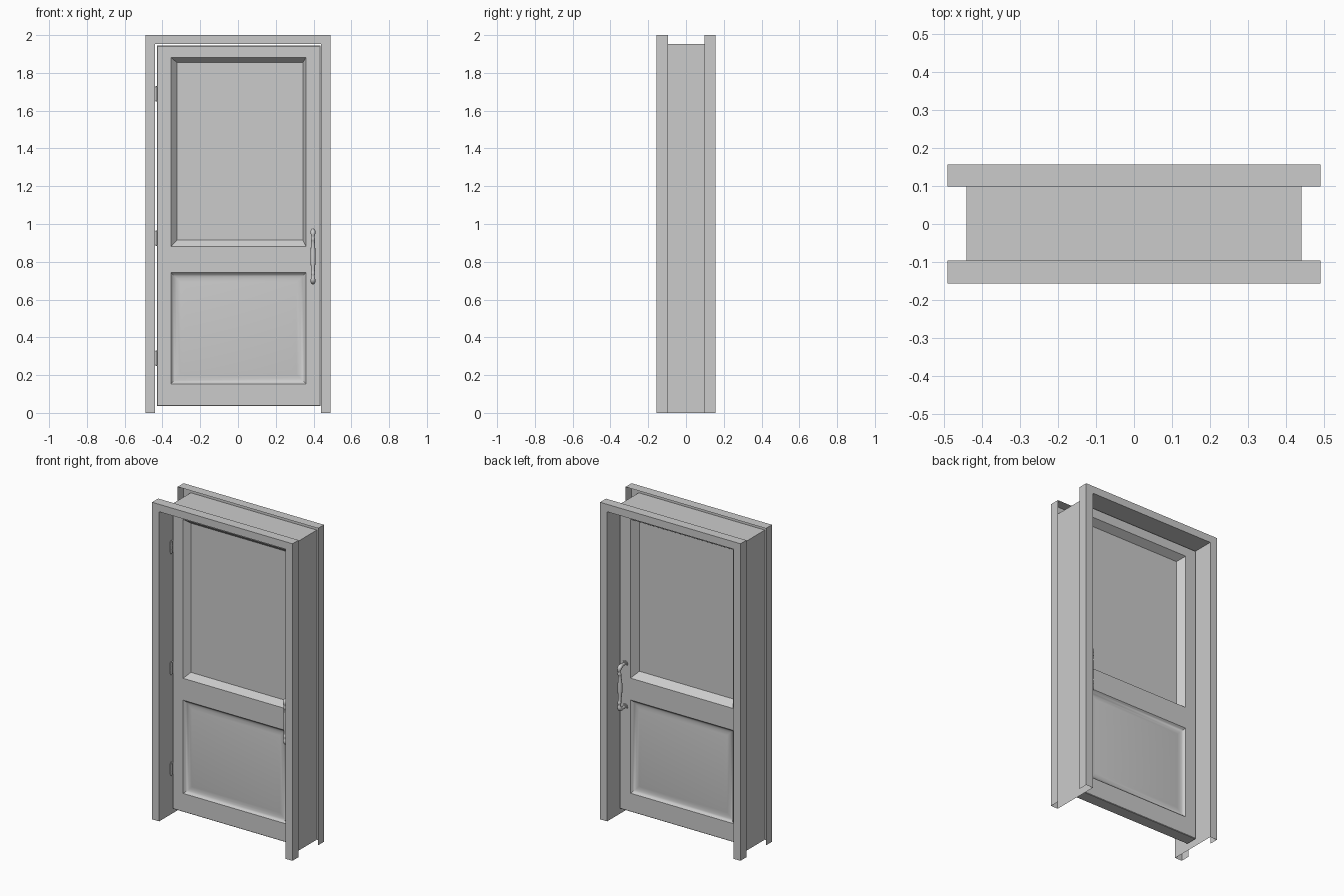
import bpy, bmesh, math
from mathutils import Matrix

if "Cube" in bpy.data.objects:
    bpy.data.objects.remove(bpy.data.objects["Cube"])


def make_object(name, bm, smooth=None):
    bmesh.ops.remove_doubles(bm, verts=bm.verts[:], dist=1e-5)
    bmesh.ops.recalc_face_normals(bm, faces=bm.faces[:])
    me = bpy.data.meshes.new(name)
    bm.to_mesh(me)
    bm.free()
    ob = bpy.data.objects.new(name, me)
    bpy.context.collection.objects.link(ob)
    if smooth:
        smooth_angle(ob, smooth)
    return ob


def smooth_angle(ob, deg):
    bpy.ops.object.select_all(action='DESELECT')
    ob.select_set(True)
    bpy.context.view_layer.objects.active = ob
    bpy.ops.object.shade_smooth_by_angle(angle=math.radians(deg))


def quad(bm, *pts):
    bm.faces.new([bm.verts.new(p) for p in pts])


def box(bm, x0, x1, y0, y1, z0, z1):
    m = Matrix.Translation(((x0+x1)/2, (y0+y1)/2, (z0+z1)/2)) @ Matrix.Diagonal((x1-x0, y1-y0, z1-z0, 1))
    bmesh.ops.create_cube(bm, size=1, matrix=m)


def cylinder(bm, r, depth, loc, rot=None, seg=16):
    m = Matrix.Translation(loc) @ (rot or Matrix.Identity(4))
    bmesh.ops.create_cone(bm, cap_ends=True, segments=seg, radius1=r, radius2=r, depth=depth, matrix=m)


# Frame: one open sheet profile (casing, jamb, casing) swept around the opening
# profile points are (half width, top height, y)
OUT, INN = (0.49, 2.0), (0.44, 1.953)
profile = [(*OUT, -0.096), (*OUT, -0.157), (*INN, -0.157), (*INN, -0.096),
           (*INN, 0.098), (*INN, 0.157), (*OUT, 0.157), (*OUT, 0.098)]


def frame_path(w, t, y):
    return [(-w, y, 0), (-w, y, t), (w, y, t), (w, y, 0)]


bm = bmesh.new()
for a, b in zip(profile, profile[1:]):
    pa, pb = frame_path(*a), frame_path(*b)
    for i in range(3):
        quad(bm, pa[i], pa[i+1], pb[i+1], pb[i])
make_object("door_frame", bm)

# Door leaf: stiles and rails with recessed bevels and a raised lower panel
XS = [-0.43, -0.355, 0.36, 0.436]
ZS = [0.037, 0.154, 0.742, 0.88, 1.882, 1.944]
H = 0.039
R = 0.003
GLASS_Y = -0.007


def loop(x0, x1, z0, z1, y):
    return [(x0, y, z0), (x1, y, z0), (x1, y, z1), (x0, y, z1)]


def bridge(bm, a, b):
    for i in range(4):
        j = (i + 1) % 4
        quad(bm, a[i], a[j], b[j], b[i])


bm = bmesh.new()
fx = [XS[0]+R, XS[1], XS[2], XS[3]-R]
fz = [ZS[0]+R] + ZS[1:-1] + [ZS[-1]-R]
for s in (-1, 1):
    y = s * H
    for i in range(3):
        for k in range(5):
            if i == 1 and k in (1, 3):
                continue
            quad(bm, *loop(fx[i], fx[i+1], fz[k], fz[k+1], y))
    # eased outer edge
    edge = loop(XS[0], XS[3], ZS[0], ZS[-1], s*(H - R))
    bridge(bm, loop(fx[0], fx[3], fz[0], fz[-1], y), edge)
    # raised panel: cove, then a gentle rise to the flat field
    prev = loop(XS[1], XS[2], ZS[1], ZS[2], y)
    for inset, depth in ((0.008, 0.030), (0.018, 0.024), (0.030, 0.0215), (0.050, 0.024), (0.075, 0.0275)):
        cur = loop(XS[1]+inset, XS[2]-inset, ZS[1]+inset, ZS[2]-inset, s*depth)
        bridge(bm, prev, cur)
        prev = cur
    quad(bm, *prev)
    # glazing bevel
    right = 0.016 if s < 0 else 0.03
    bridge(bm, loop(XS[1], XS[2], ZS[3], ZS[4], y),
           loop(XS[1]+0.031, XS[2]-right, ZS[3]+0.034, ZS[4]-0.027, GLASS_Y))
# outer edge band
bridge(bm, loop(XS[0], XS[3], ZS[0], ZS[-1], R - H), edge)
make_object("door_leaf", bm, 30)

# Glass pane
bm = bmesh.new()
quad(bm, *loop(XS[1]+0.031, XS[2]-0.016, ZS[3]+0.034, ZS[4]-0.027, GLASS_Y))
make_object("glass_pane", bm)

# Hinges: three knuckles, pin caps and a leaf in the gap
for n, z in enumerate((0.29, 0.925, 1.69)):
    bm = bmesh.new()
    for k in (-1, 0, 1):
        cylinder(bm, 0.006, 0.023, (-0.4335, -0.046, z + k*0.024))
    cylinder(bm, 0.0045, 0.082, (-0.4335, -0.046, z))
    box(bm, -0.4395, -0.4305, -0.046, -0.005, z-0.036, z+0.036)
    make_object(f"hinge_{n+1}", bm, 40)

# Pull handles: shaped grip of varying thickness on two rosettes, both sides
HX, HZ = 0.397, 0.828
half = [(0.0, 0.136, 0.009), (0.022, 0.136, 0.008), (0.040, 0.136, 0.013), (0.055, 0.130, 0.014),
        (0.060, 0.118, 0.012), (0.060, 0.104, 0.007), (0.058, 0.092, 0.012), (0.055, 0.078, 0.009),
        (0.052, 0.035, 0.013)]
grip = half + [(0.051, 0.0, 0.0145)] + [(o, -z, r) for o, z, r in reversed(half)]
for name, s in (("front_handle", -1), ("back_handle", 1)):
    cu = bpy.data.curves.new(name + "_grip", 'CURVE')
    cu.dimensions = '3D'
    cu.bevel_depth = 1.0
    cu.bevel_resolution = 3
    cu.use_fill_caps = True
    sp = cu.splines.new('NURBS')
    sp.points.add(len(grip) - 1)
    for p, (o, z, r) in zip(sp.points, grip):
        p.co = (HX, s*(H + o), HZ + z, 1)
        p.radius = r
    sp.order_u = 3
    sp.use_endpoint_u = True
    sp.resolution_u = 4
    ob = bpy.data.objects.new(name + "_grip", cu)
    bpy.context.collection.objects.link(ob)
    bpy.ops.object.select_all(action='DESELECT')
    ob.select_set(True)
    bpy.context.view_layer.objects.active = ob
    bpy.ops.object.convert(target='MESH')
    smooth_angle(bpy.context.view_layer.objects.active, 60)
    # rosettes
    bm = bmesh.new()
    rot = Matrix.Rotation(math.pi/2, 4, 'X')
    for e in (-1, 1):
        cylinder(bm, 0.018, 0.006, (HX, s*(H + 0.003), HZ + e*0.136), rot, 20)
        cylinder(bm, 0.013, 0.006, (HX, s*(H + 0.008), HZ + e*0.136), rot, 20)
    make_object(name + "_rosettes", bm, 40)
